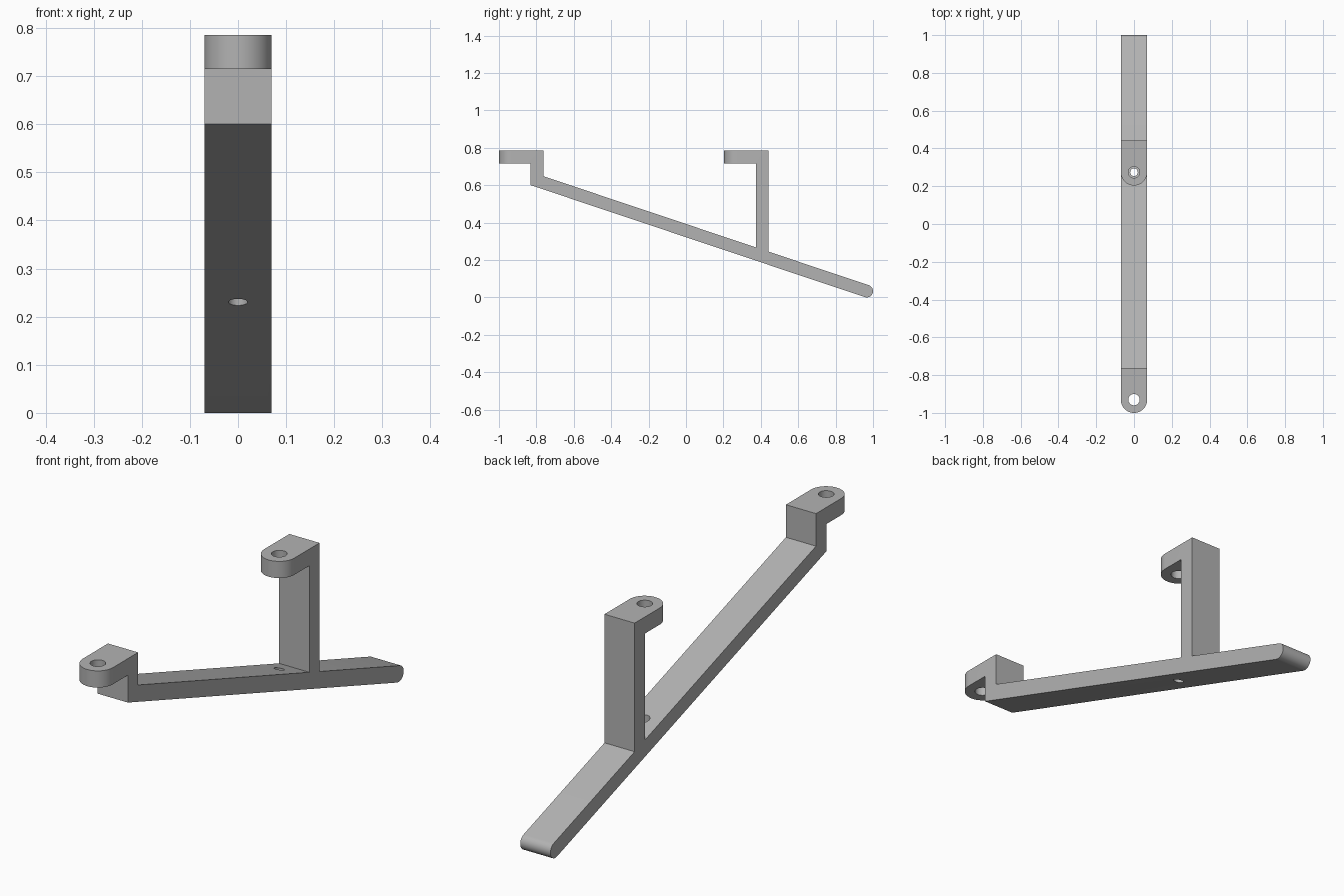
import bpy, bmesh, math

if "Cube" in bpy.data.objects:
    bpy.data.objects.remove(bpy.data.objects["Cube"], do_unlink=True)

HALF = 0.07            # half width of the bar
TOP, UNDER = 0.785, 0.715
R = 0.0335             # radius of the rounded foot
SLOPE = math.atan(0.335)
NOSES = (-1.0, 0.204)  # front ends of the two tabs
TAB, POST = 0.237, 0.068

grey = bpy.data.materials.new("grey")
grey.use_nodes = True
grey.diffuse_color = (0.45, 0.45, 0.45, 1)
grey.node_tree.nodes["Principled BSDF"].inputs["Base Color"].default_value = (0.45, 0.45, 0.45, 1)


def arm_z(y, side):
    """Height of the sloping arm's upper (+1) or lower (-1) face."""
    return R + side * R / math.cos(SLOPE) - (y - 1 + R) * math.tan(SLOPE)


def tab_and_post(nose):
    """Side outline of a tab and its post, from the post's front foot to its back foot."""
    back = nose + TAB
    front = back - POST
    side = -1 if nose == NOSES[0] else 1
    return [(front, arm_z(front, side)), (front, UNDER), (nose, UNDER),
            (nose, TOP), (back, TOP), (back, arm_z(back, 1))]


# Side profile: both tabs and posts, then the round foot
profile = tab_and_post(NOSES[0]) + tab_and_post(NOSES[1])
for i in range(17):
    a = math.pi / 2 - SLOPE - math.pi * i / 16
    profile.append((1 - R + R * math.cos(a), R + R * math.sin(a)))

bm = bmesh.new()
face = bm.faces.new([bm.verts.new((-HALF, y, z)) for y, z in profile])
ext = bmesh.ops.extrude_face_region(bm, geom=[face])
bmesh.ops.translate(bm, vec=(2 * HALF, 0, 0),
                    verts=[v for v in ext["geom"] if isinstance(v, bmesh.types.BMVert)])

# Round the tab noses in plan
corners = [e for e in bm.edges
           if abs(e.verts[0].co.z - e.verts[1].co.z) > 0.01
           and any(all(abs(v.co.y - n) < 1e-4 for v in e.verts) for n in NOSES)]
bmesh.ops.bevel(bm, geom=corners, offset=HALF - 1e-4, segments=14, profile=0.5, affect="EDGES")
bmesh.ops.remove_doubles(bm, verts=bm.verts, dist=5e-4)
bmesh.ops.recalc_face_normals(bm, faces=bm.faces)
mesh = bpy.data.meshes.new("bracket")
bm.to_mesh(mesh)
bm.free()
mesh.materials.append(grey)
bracket = bpy.data.objects.new("bracket", mesh)
bpy.context.collection.objects.link(bracket)

# Screw holes through the tabs, and a smaller one through the arm
holes = [(NOSES[0] + HALF, 0.75, 0.03), (NOSES[1] + HALF, 0.75, 0.03),
         (NOSES[1] + HALF, 0.27, 0.02)]
cutters = []
for y, z, radius in holes:
    bpy.ops.mesh.primitive_cylinder_add(vertices=40, radius=radius, depth=0.3, location=(0, y, z))
    cutter = bpy.context.object
    cutter.name = "hole_cutter"
    cutter.hide_render = True
    cutter.data.materials.append(grey)
    cutters.append(cutter)
    mod = bracket.modifiers.new("hole", "BOOLEAN")
    mod.operation, mod.solver, mod.object = "DIFFERENCE", "EXACT", cutter

bpy.ops.object.select_all(action="DESELECT")
bpy.context.view_layer.objects.active = bracket
bracket.select_set(True)
for mod in list(bracket.modifiers):
    bpy.ops.object.modifier_apply(modifier=mod.name)
for cutter in cutters:
    bpy.data.objects.remove(cutter, do_unlink=True)
bpy.ops.object.shade_smooth_by_angle(angle=math.radians(30))
